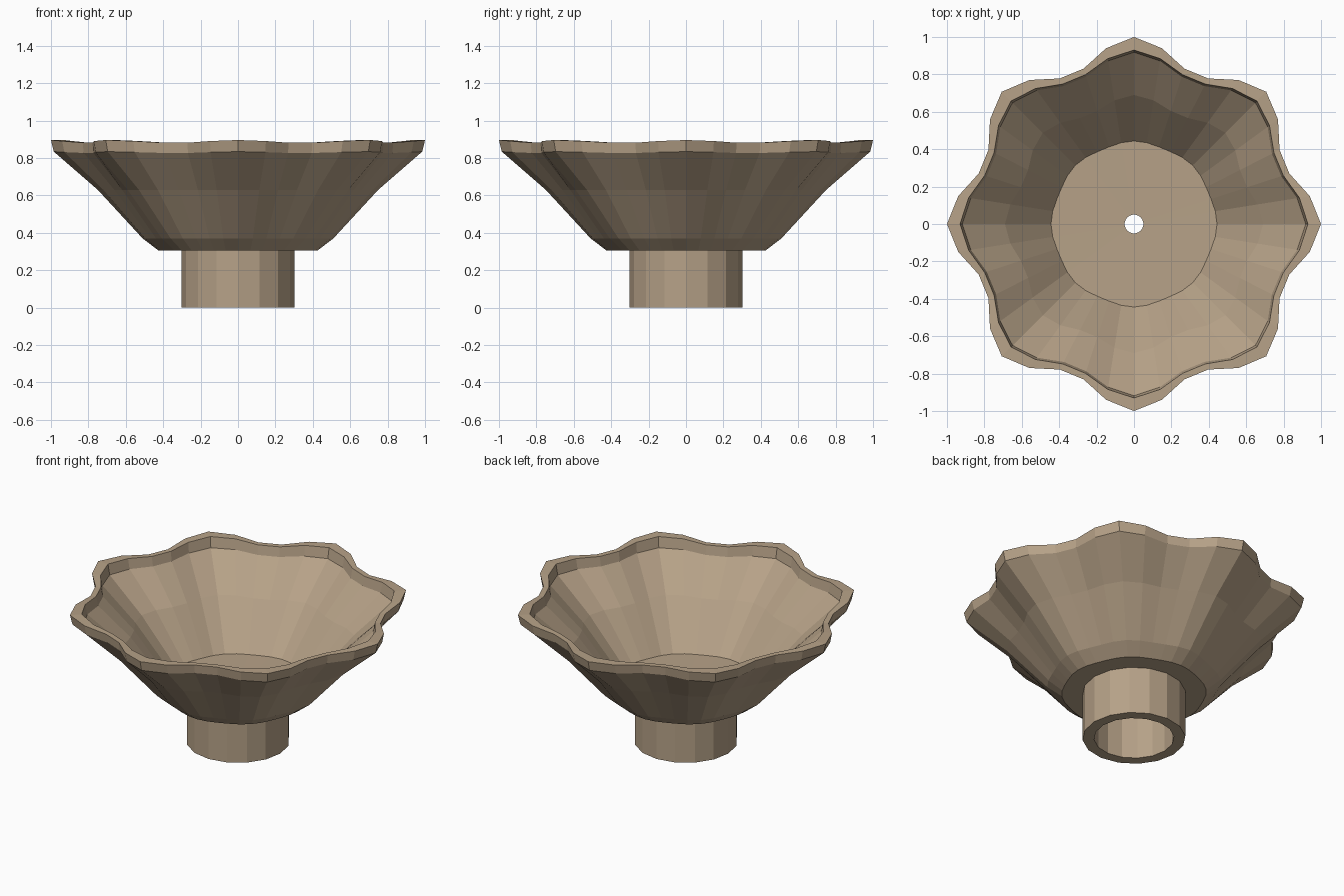
import bpy, bmesh, math

if "Cube" in bpy.data.objects:
    bpy.data.objects.remove(bpy.data.objects["Cube"])

clay = bpy.data.materials.new("tan clay")
clay.diffuse_color = (0.47, 0.36, 0.245, 1)
clay.use_nodes = True
clay.node_tree.nodes["Principled BSDF"].inputs["Base Color"].default_value = clay.diffuse_color


def lathe(name, rings, sides, lobes=8):
    """Closed ring loop; each ring is (radius, radius ripple, height, height ripple)."""
    bm = bmesh.new()
    loops = []
    for r, dr, z, dz in rings:
        loop = []
        for i in range(sides):
            a = 2 * math.pi * i / sides
            w = math.cos(lobes * a)
            rad = r + dr * w
            loop.append(bm.verts.new((rad * math.cos(a), rad * math.sin(a), z + dz * w)))
        loops.append(loop)
    for k, low in enumerate(loops):
        high = loops[(k + 1) % len(loops)]
        for i in range(sides):
            j = (i + 1) % sides
            bm.faces.new((low[i], low[j], high[j], high[i]))
    bmesh.ops.recalc_face_normals(bm, faces=bm.faces)
    mesh = bpy.data.meshes.new(name)
    bm.to_mesh(mesh)
    bm.free()
    mesh.materials.append(clay)
    obj = bpy.data.objects.new(name, mesh)
    bpy.context.collection.objects.link(obj)
    return obj


# Scalloped bowl with a drain hole, from the underside out, over the rim and back in
lathe("scalloped_bowl", [
    (0.05, 0, 0.305, 0),
    (0.42, 0.005, 0.305, 0),
    (0.50, 0.01, 0.37, 0),
    (0.72, 0.03, 0.63, 0),
    (0.92, 0.065, 0.83, 0.004),
    (0.93, 0.07, 0.888, 0.008),
    (0.88, 0.05, 0.888, 0.008),
    (0.868, 0.05, 0.825, 0.004),
    (0.66, 0.03, 0.63, 0),
    (0.438, 0.006, 0.36, 0),
    (0.05, 0, 0.355, 0),
], 40)

# Hollow round foot
lathe("hollow_foot", [
    (0.235, 0, 0, 0),
    (0.302, 0, 0, 0),
    (0.302, 0, 0.306, 0),
    (0.235, 0, 0.306, 0),
], 16)
